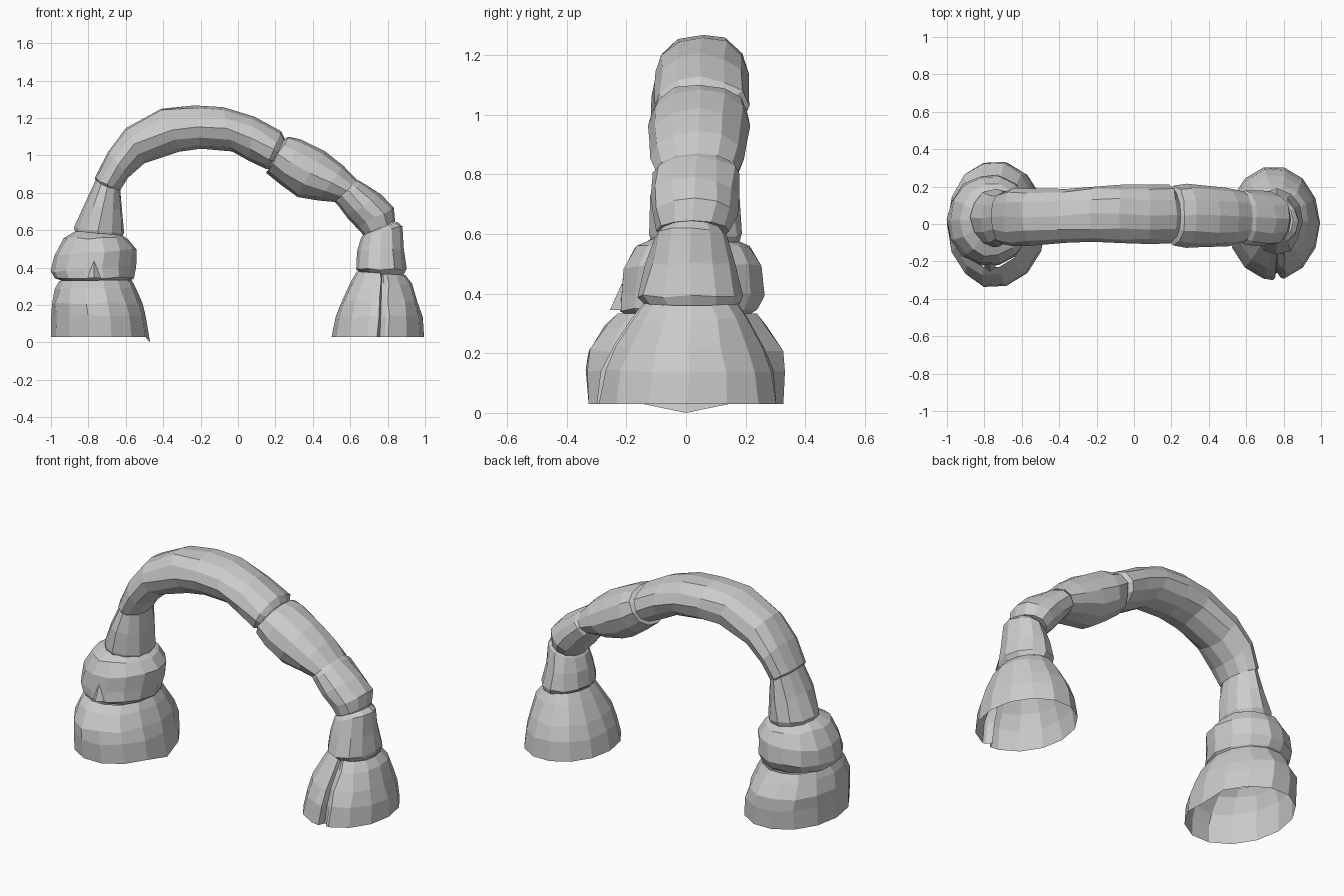
import bpy, bmesh, random
from math import sin, cos, radians
from mathutils import Vector

random.seed(4)


def segment(name, sections, sides=12, notch=None, jitter=0.006, cap=False):
    """Loft faceted rings. Section = (x_out, z_out, x_in, z_in, y_front, y_back)."""
    spokes = [(360 * i / sides, 1.0) for i in range(sides)]
    if notch is not None:
        spokes = [s for s in spokes if abs(s[0] - notch) > 8]
        spokes += [(notch - 5, 1.0), (notch - 1, 0.88), (notch + 1, 0.88), (notch + 5, 0.97)]
        spokes.sort()
    bm = bmesh.new()
    rings = []
    for k, (xo, zo, xi, zi, yf, yb) in enumerate(sections):
        mid = Vector(((xo + xi) / 2, (yf + yb) / 2, (zo + zi) / 2))
        u = Vector(((xo - xi) / 2, 0, (zo - zi) / 2))
        v = Vector((0, (yb - yf) / 2, 0))
        ring = []
        for a, r in spokes:
            p = mid + (u * cos(radians(a)) + v * sin(radians(a))) * r
            if 0 < k < len(sections) - 1:
                p += Vector([random.uniform(-jitter, jitter) for _ in range(3)])
            ring.append(bm.verts.new(p))
        rings.append(ring)
    n = len(spokes)
    for a, b in zip(rings, rings[1:]):
        for i in range(n):
            j = (i + 1) % n
            bm.faces.new((a[i], a[j], b[j], b[i]))
    if cap:
        bm.faces.new(rings[-1])
    bmesh.ops.recalc_face_normals(bm, faces=bm.faces)
    me = bpy.data.meshes.new(name)
    bm.to_mesh(me)
    bm.free()
    ob = bpy.data.objects.new(name, me)
    bpy.context.collection.objects.link(ob)
    return ob


# Left foot, open underneath, with one low corner on the inner side
foot = segment("left_foot", [
    (-0.47, 0.03, -1.0, 0.03, -0.335, 0.335),
    (-0.49, 0.14, -1.0, 0.14, -0.34, 0.34),
    (-0.51, 0.21, -0.995, 0.21, -0.335, 0.335),
    (-0.545, 0.29, -0.975, 0.29, -0.28, 0.28),
    (-0.57, 0.335, -0.955, 0.33, -0.235, 0.245)], sides=14)
foot.data.vertices[0].co.z = 0.0

# Rounded boulder on the left foot
segment("left_boulder", [
    (-0.59, 0.32, -0.94, 0.33, -0.20, 0.21),
    (-0.56, 0.35, -0.985, 0.34, -0.23, 0.24),
    (-0.55, 0.41, -1.0, 0.38, -0.225, 0.265),
    (-0.545, 0.50, -0.985, 0.47, -0.215, 0.26),
    (-0.59, 0.555, -0.93, 0.56, -0.175, 0.22),
    (-0.63, 0.58, -0.87, 0.595, -0.11, 0.15)], sides=14, cap=True)

# Small chip on the boulder's front
bpy.ops.mesh.primitive_cone_add(vertices=4, radius1=0.04, radius2=0, depth=0.09,
                                location=(-0.77, -0.215, 0.39))
bpy.context.object.name = "boulder_chip"

# Tapered left column
segment("left_column", [
    (-0.62, 0.56, -0.87, 0.59, -0.115, 0.18),
    (-0.61, 0.585, -0.875, 0.61, -0.12, 0.19),
    (-0.615, 0.70, -0.82, 0.74, -0.115, 0.175),
    (-0.63, 0.82, -0.76, 0.87, -0.09, 0.165)])

# Long curved span
segment("main_arch", [
    (-0.75, 0.84, -0.65, 0.80, -0.08, 0.15),
    (-0.77, 0.88, -0.635, 0.81, -0.105, 0.175),
    (-0.70, 1.02, -0.585, 0.88, -0.12, 0.19),
    (-0.60, 1.15, -0.50, 0.96, -0.115, 0.19),
    (-0.41, 1.255, -0.31, 1.025, -0.10, 0.19),
    (-0.23, 1.27, -0.20, 1.03, -0.10, 0.205),
    (-0.08, 1.26, -0.03, 1.025, -0.10, 0.21),
    (0.09, 1.205, 0.06, 0.975, -0.105, 0.205),
    (0.23, 1.125, 0.15, 0.93, -0.11, 0.21),
    (0.25, 1.09, 0.18, 0.93, -0.08, 0.17)])

# Bulging block right of the span
segment("upper_right_block", [
    (0.235, 1.08, 0.165, 0.925, -0.08, 0.17),
    (0.275, 1.105, 0.155, 0.905, -0.11, 0.20),
    (0.34, 1.09, 0.225, 0.84, -0.125, 0.215),
    (0.46, 1.025, 0.32, 0.78, -0.125, 0.21),
    (0.56, 0.945, 0.43, 0.76, -0.12, 0.20),
    (0.635, 0.87, 0.53, 0.75, -0.10, 0.175)])

# Bend that turns down into the right leg
segment("right_bend", [
    (0.62, 0.875, 0.51, 0.76, -0.09, 0.16),
    (0.66, 0.86, 0.53, 0.74, -0.115, 0.18),
    (0.76, 0.79, 0.585, 0.67, -0.12, 0.175),
    (0.835, 0.72, 0.635, 0.61, -0.115, 0.17),
    (0.84, 0.645, 0.67, 0.575, -0.10, 0.145)], cap=True)

# Right column
segment("right_column", [
    (0.85, 0.645, 0.67, 0.575, -0.085, 0.12),
    (0.875, 0.62, 0.66, 0.56, -0.105, 0.14),
    (0.885, 0.50, 0.64, 0.49, -0.135, 0.165),
    (0.90, 0.39, 0.63, 0.395, -0.165, 0.19),
    (0.885, 0.36, 0.66, 0.37, -0.14, 0.18)], cap=True)

# Right foot, open underneath, with a vertical cleft in the front
segment("right_foot", [
    (0.995, 0.03, 0.50, 0.03, -0.30, 0.31),
    (0.985, 0.14, 0.52, 0.14, -0.28, 0.295),
    (0.965, 0.22, 0.55, 0.22, -0.245, 0.265),
    (0.93, 0.31, 0.60, 0.32, -0.18, 0.215),
    (0.895, 0.36, 0.635, 0.38, -0.14, 0.175)], sides=14, notch=274)
